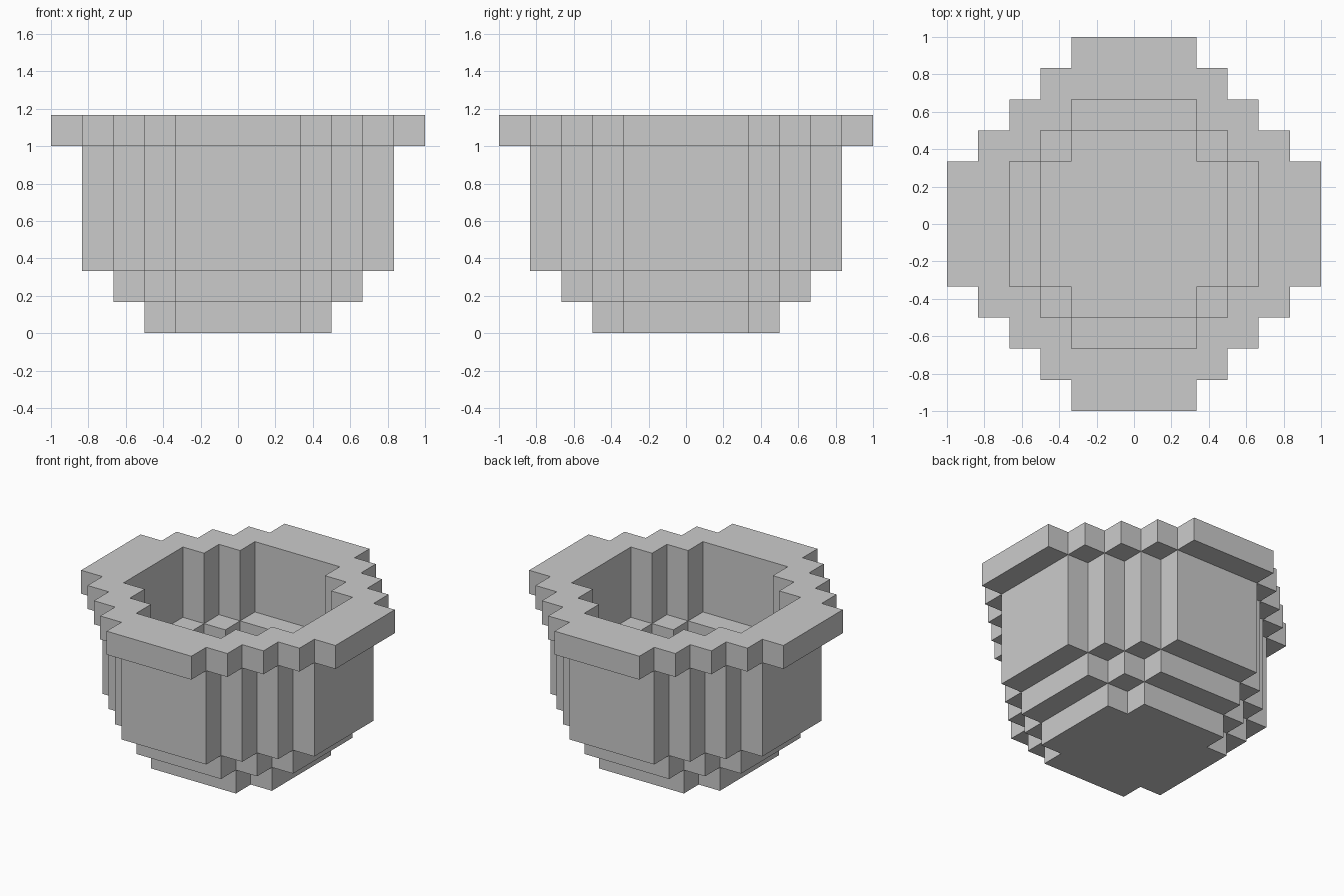
import bpy, bmesh
from mathutils import Vector

if "Cube" in bpy.data.objects:
    bpy.data.objects.remove(bpy.data.objects["Cube"])

U = 1 / 6  # block size

# Quarter profiles: depth in blocks for each column outward from the centre
RIM = (6, 6, 5, 4, 3, 2)
WALL = (5, 5, 4, 3, 2)
STEP = (4, 4, 3, 2)
FOOT = (3, 3, 2)

# Each level from the ground up: (outer outline, hollow outline)
LEVELS = [(FOOT, ()), (STEP, ()), (WALL, ()), (WALL, FOOT),
          (WALL, STEP), (WALL, STEP), (RIM, STEP)]


def inside(outline, x, y):
    """Is block (x, y) in the outline mirrored to all four quarters?"""
    cx, cy = (v if v >= 0 else -1 - v for v in (x, y))
    return cx < len(outline) and cy < outline[cx]


def build_blocks(name, levels):
    """Skin the stacked levels with only their exposed block faces."""
    cells = {(x, y, z) for z, (outer, hollow) in enumerate(levels)
             for x in range(-6, 6) for y in range(-6, 6)
             if inside(outer, x, y) and not inside(hollow, x, y)}
    bm = bmesh.new()
    for cell in cells:
        centre = Vector(cell) + Vector((0.5, 0.5, 0.5))
        for axis in range(3):
            for sign in (-1, 1):
                n = Vector((0, 0, 0))
                n[axis] = sign
                if tuple(int(c + d) for c, d in zip(cell, n)) in cells:
                    continue
                a = Vector((0, 0, 0))
                a[(axis + 1) % 3] = 1
                b = n.cross(a)
                corners = ((-1, -1), (1, -1), (1, 1), (-1, 1))
                bm.faces.new([bm.verts.new((centre + (n + a * i + b * j) / 2) * U)
                              for i, j in corners])
    # Merge block faces into large flat panels
    bmesh.ops.remove_doubles(bm, verts=bm.verts[:], dist=0.001)
    bmesh.ops.dissolve_limit(bm, angle_limit=0.01, verts=bm.verts[:], edges=bm.edges[:])
    mesh = bpy.data.meshes.new(name)
    bm.to_mesh(mesh)
    bm.free()
    obj = bpy.data.objects.new(name, mesh)
    bpy.context.collection.objects.link(obj)
    return obj


# Stepped pot with a rim and a sunken filling
build_blocks("stepped_pot", LEVELS)
